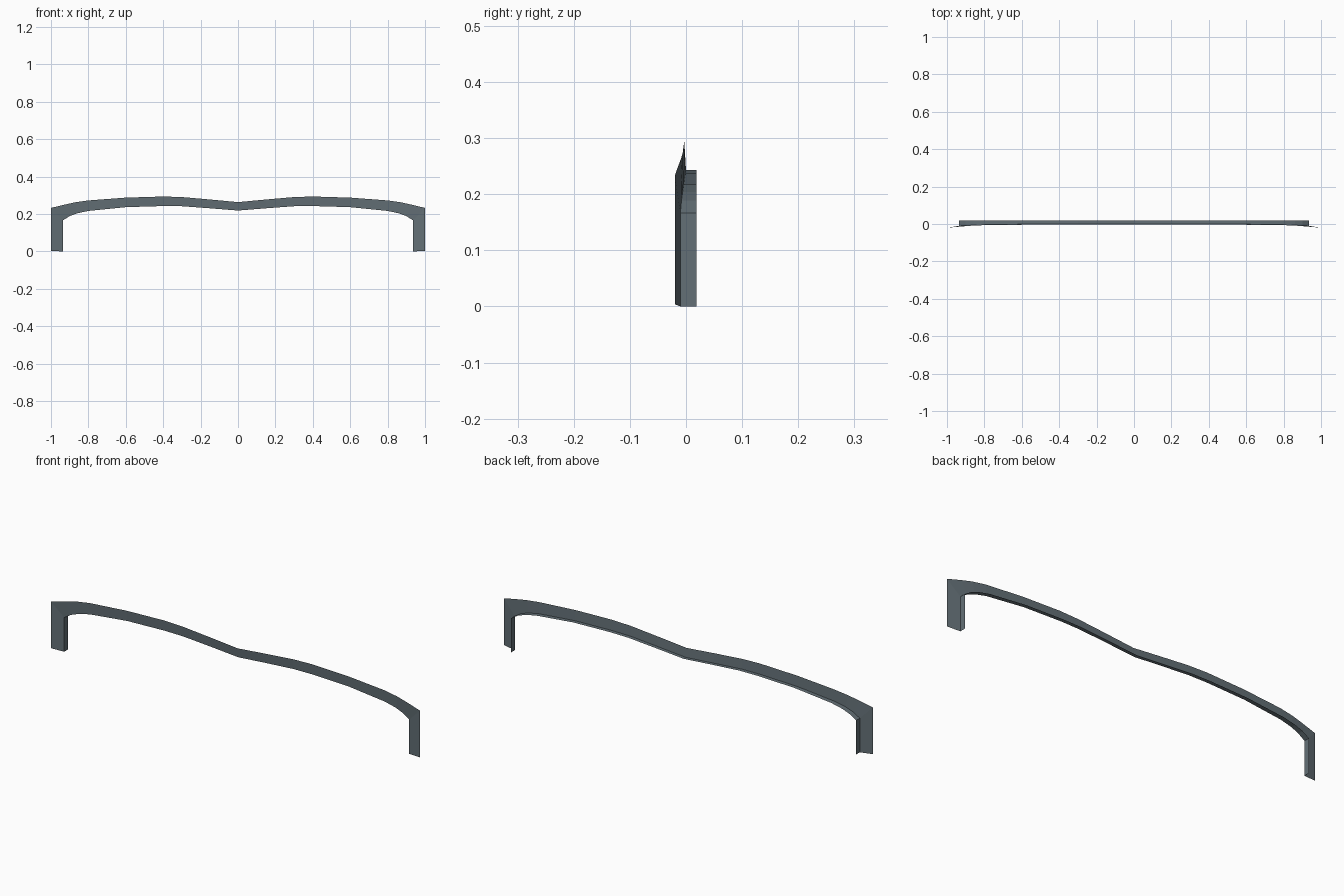
import bpy, bmesh

if "Cube" in bpy.data.objects:
    bpy.data.objects.remove(bpy.data.objects["Cube"])

# one slate grey paint
mat = bpy.data.materials.new("slate grey")
mat.diffuse_color = (0.125, 0.16, 0.18, 1)
mat.use_nodes = True
mat.node_tree.nodes["Principled BSDF"].inputs["Base Color"].default_value = mat.diffuse_color

# matching half profiles (x, y, z): outer edge and inner edge of the face strip
outer = [(0, -0.003, 0.264), (0.15, -0.003, 0.278), (0.3, -0.003, 0.291), (0.4, -0.003, 0.294),
         (0.6, -0.004, 0.288), (0.8, -0.006, 0.273), (0.87, -0.009, 0.263),
         (0.93, -0.014, 0.25), (1, -0.02, 0.233), (1, -0.02, 0.004)]
inner = [(0, 0.001, 0.219), (0.15, 0.001, 0.231), (0.3, 0, 0.242), (0.4, 0, 0.243),
         (0.6, -0.001, 0.237), (0.8, -0.004, 0.217), (0.86, -0.006, 0.204),
         (0.9, -0.008, 0.189), (0.935, -0.01, 0.167), (0.935, -0.01, 0)]
flange = [(x, 0.019, z) for x, y, z in inner]


def strip(name, a, b):
    """Sheet between two half profiles, mirrored across x."""
    bm = bmesh.new()
    va = [bm.verts.new(p) for p in a]
    vb = [bm.verts.new(p) for p in b]
    for i in range(len(a) - 1):
        bm.faces.new((va[i], vb[i], vb[i + 1], va[i + 1]))
    me = bpy.data.meshes.new(name)
    bm.normal_update()
    bm.to_mesh(me)
    bm.free()
    me.materials.append(mat)
    ob = bpy.data.objects.new(name, me)
    bpy.context.collection.objects.link(ob)
    m = ob.modifiers.new("mirror", 'MIRROR')
    m.use_clip = True


strip("face_trim", outer, inner)      # visible front band
strip("inner_flange", inner, flange)  # lip turned back from the inner edge
